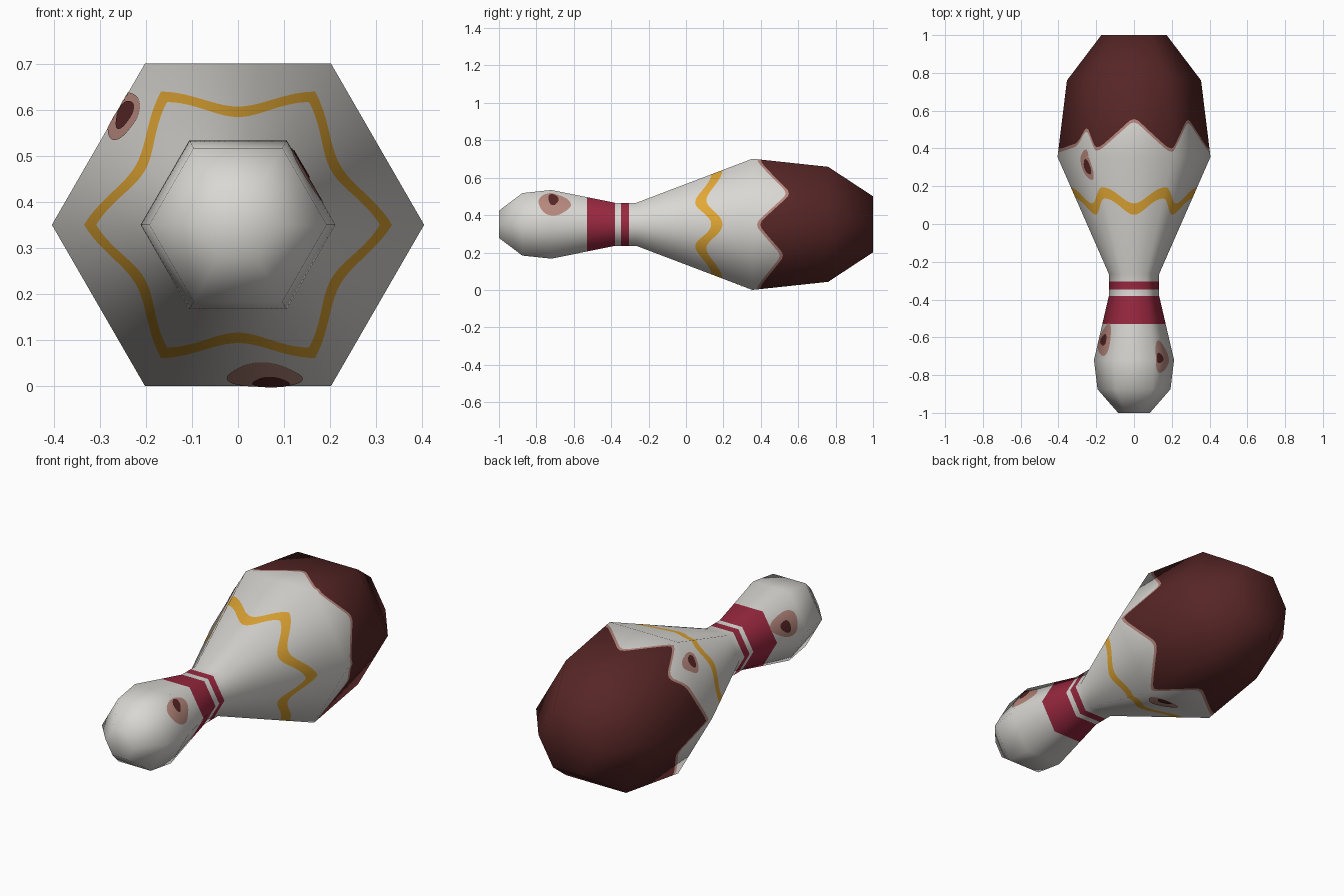
import bpy, math
from mathutils import Vector

if "Cube" in bpy.data.objects:
    bpy.data.objects.remove(bpy.data.objects["Cube"])

# Hexagonal profile along y: (y, corner radius)
PROFILE = [(-1, .084), (-.875, .193), (-.72, .212), (-.38, .133),
           (-.265, .133), (.355, .405), (.76, .355), (1, .173)]
APO = math.cos(math.pi / 6)
CZ = .405 * APO
PER_SIDE = 20
COLS = 6 * PER_SIDE


def material(name, rgb):
    m = bpy.data.materials.new(name)
    m.diffuse_color = (*rgb, 1)
    m.use_nodes = True
    m.node_tree.nodes["Principled BSDF"].inputs["Base Color"].default_value = m.diffuse_color
    return m


MATS = [material("off_white", (.70, .685, .65)),
        material("crimson", (.32, .021, .05)),
        material("mustard", (.76, .39, .035)),
        material("faded_pink", (.47, .245, .205)),
        material("dark_brown_red", (.095, .019, .019))]
WHITE, RED, YELLOW, PINK, BROWN = range(5)


def lerp(pts, t):
    for (a, va), (b, vb) in zip(pts, pts[1:]):
        if t <= b + 1e-9:
            return va + (vb - va) * (t - a) / (b - a)
    return pts[-1][1]


def around(u):
    """Unit hexagon outline at side parameter u (0..6)."""
    k, f = math.floor(u), u - math.floor(u)
    a, b = k * math.pi / 3, (k + 1) * math.pi / 3
    return (math.cos(a) * (1 - f) + math.cos(b) * f,
            math.sin(a) * (1 - f) + math.sin(b) * f)


def point(u, y):
    x, z = around(u)
    r = lerp(PROFILE, y)
    return Vector((x * r, y, CZ + z * r))


# Soft normals at the profile rings
segs = [Vector((0, -1))]
for (ya, ra), (yb, rb) in zip(PROFILE, PROFILE[1:]):
    segs.append(Vector((yb - ya, -(rb - ra) * APO)).normalized())
segs.append(Vector((0, 1)))
soft = [(a + b).normalized() for a, b in zip(segs, segs[1:])]
RADIAL = [(p[0], n.x) for p, n in zip(PROFILE, soft)]
AXIAL = [(p[0], n.y) for p, n in zip(PROFILE, soft)]


def normal(u, y):
    x, z = around(u)
    r = lerp(RADIAL, y)
    return Vector((x * r, lerp(AXIAL, y), z * r)).normalized()


def make(name, verts, normals, faces, mats):
    me = bpy.data.meshes.new(name)
    me.from_pydata(verts, [], faces)
    for m in MATS:
        me.materials.append(m)
    for p, m in zip(me.polygons, mats):
        p.material_index = m
        p.use_smooth = True
    me.normals_split_custom_set_from_vertices(normals)
    ob = bpy.data.objects.new(name, me)
    bpy.context.collection.objects.link(ob)
    return ob


# Painted outlines: wavy stripe and jagged base stain
def wave(u):
    return .122 + .043 * math.cos(2 * math.pi * u)


TEETH = [(0, .385), (.5, .565), (1, .385), (1.5, .57), (2, .39), (2.3, .525),
         (2.5, .43), (3, .395), (3.5, .50), (4, .39), (4.5, .54), (5, .385),
         (5.5, .53), (6, .385)]


def stain(u):
    # rounded slightly by averaging neighbours
    return sum(lerp(TEETH, (u + d) % 6) for d in (-.06, 0, .06)) / 3


# Rows of the pin: (y at side parameter, colour of the strip that starts there)
ROWS = [(lambda u: -1, WHITE), (lambda u: -.875, WHITE), (lambda u: -.72, WHITE),
        (lambda u: -.53, RED), (lambda u: -.38, WHITE), (lambda u: -.348, RED),
        (lambda u: -.305, WHITE), (lambda u: -.265, WHITE),
        (lambda u: wave(u) - .03, YELLOW), (lambda u: wave(u) + .03, WHITE),
        (lambda u: .355, WHITE), (lambda u: stain(u) - .018, PINK), (stain, BROWN),
        (lambda u: .76, BROWN), (lambda u: 1, BROWN)]

# Pin body
verts, norms, faces, mats = [], [], [], []
for f, _ in ROWS:
    for j in range(COLS):
        u = j / PER_SIDE
        verts.append(point(u, f(u)))
        norms.append(normal(u, f(u)))
for i in range(len(ROWS) - 1):
    for j in range(COLS):
        k = (j + 1) % COLS
        faces.append((i * COLS + j, (i + 1) * COLS + j, (i + 1) * COLS + k, i * COLS + k))
        mats.append(ROWS[i][1])

# End caps
for y, row, col in ((-1, 0, WHITE), (1, len(ROWS) - 1, BROWN)):
    c = len(verts)
    verts.append(Vector((0, y, CZ)))
    norms.append(Vector((0, y, 0)))
    for j in range(COLS):
        a, b = row * COLS + j, row * COLS + (j + 1) % COLS
        faces.append((c, a, b) if y < 0 else (c, b, a))
        mats.append(col)
make("pin_body", verts, norms, faces, mats)


# Thin spot plates that follow the surface
def spot(name, u0, y0, hu, hy, lift, mat, rings=6, n=32):
    vs, ns, fs = [], [], []
    for r in range(rings + 1):
        for s in range(n if r else 1):
            a = 2 * math.pi * s / n
            w = r / rings * (1 + .08 * math.sin(3 * a + u0))
            u, y = u0 + hu * w * math.sin(a), y0 + hy * w * math.cos(a)
            nn = normal(u, y)
            vs.append(point(u, y) + nn * lift)
            ns.append(nn)
    for s in range(n):
        t = (s + 1) % n
        fs.append((0, 1 + s, 1 + t))
        for r in range(rings - 1):
            b = 1 + r * n
            fs.append((b + s, b + n + s, b + n + t, b + t))
    make(name, vs, ns, fs, [mat] * len(fs))


# (name, halo u, y, half sizes, core u, y, half sizes)
SPOTS = [("belly_left", 2.29, .31, .14, .08, 2.28, .302, .085, .04),
         ("belly_under", 4.65, .29, .21, .07, 4.68, .325, .10, .03),
         ("head_right", .60, -.705, .32, .085, .72, -.71, .16, .027),
         ("head_left", 2.62, -.615, .32, .085, 2.68, -.615, .16, .03)]
for nm, u, y, hu, hy, cu, cy, chu, chy in SPOTS:
    spot(nm + "_spot_halo", u, y, hu, hy, .002, PINK)
    spot(nm + "_spot_core", cu, cy, chu, chy, .004, BROWN)
